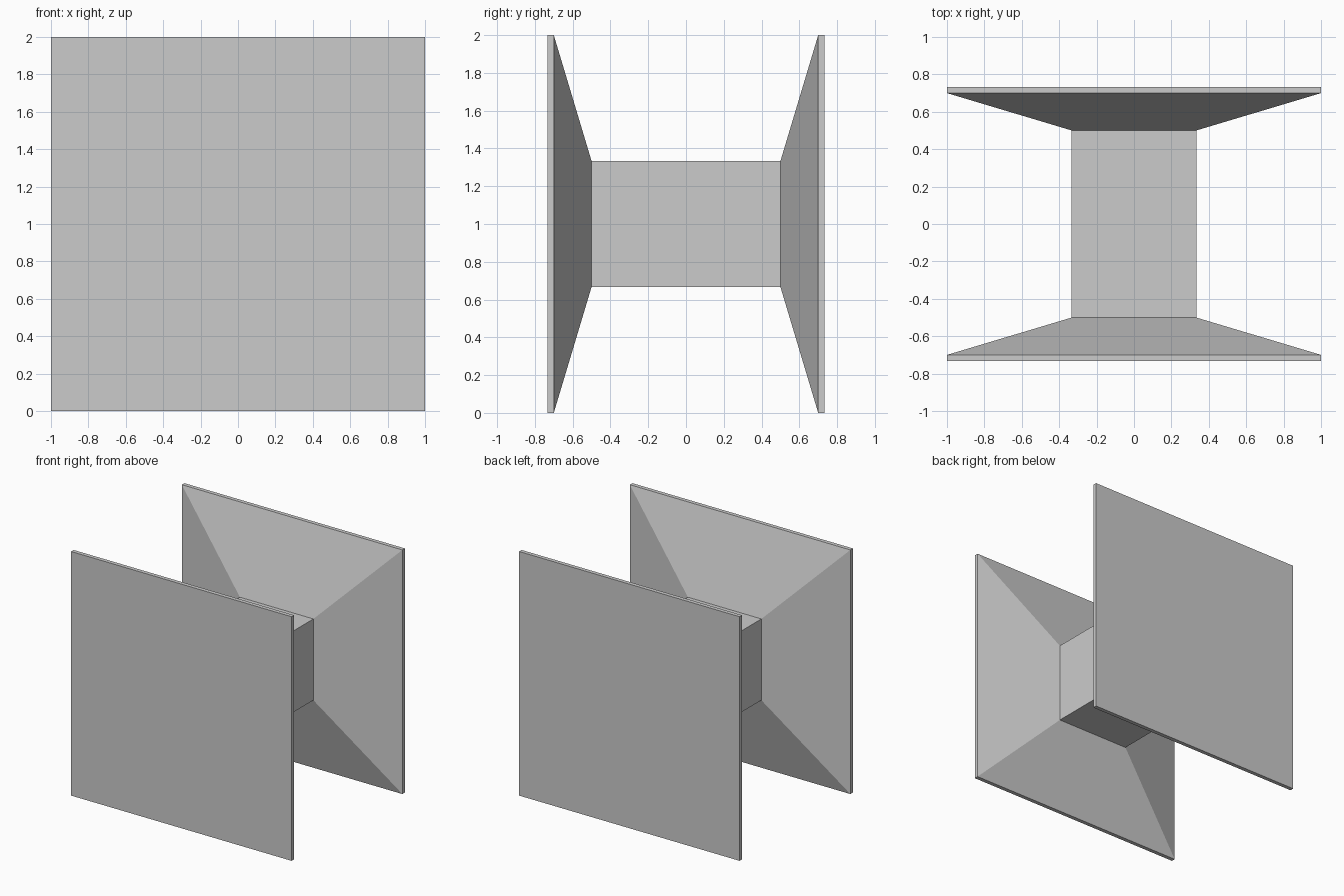
import bpy, bmesh

if "Cube" in bpy.data.objects:
    bpy.data.objects.remove(bpy.data.objects["Cube"])

# (y position, half-width of the square section), front to back
half_profile = [(0.733, 1.0), (0.70, 1.0), (0.50, 0.333)]
profile = [(-y, h) for y, h in half_profile] + half_profile[::-1]
CENTRE_Z = 1.0


def square_ring(bm, y, h):
    return [bm.verts.new((sx * h, y, CENTRE_Z + sz * h))
            for sx, sz in ((-1, -1), (1, -1), (1, 1), (-1, 1))]


# Square spool: two flared end plates joined by a core
bm = bmesh.new()
rings = [square_ring(bm, y, h) for y, h in profile]
for a, b in zip(rings, rings[1:]):
    for i in range(4):
        j = (i + 1) % 4
        bm.faces.new((a[i], a[j], b[j], b[i]))

# Flat end faces
bm.faces.new(rings[0])
bm.faces.new(rings[-1])
bmesh.ops.recalc_face_normals(bm, faces=bm.faces[:])

mesh = bpy.data.meshes.new("square_spool")
bm.to_mesh(mesh)
bm.free()
bpy.context.collection.objects.link(bpy.data.objects.new("square_spool", mesh))
